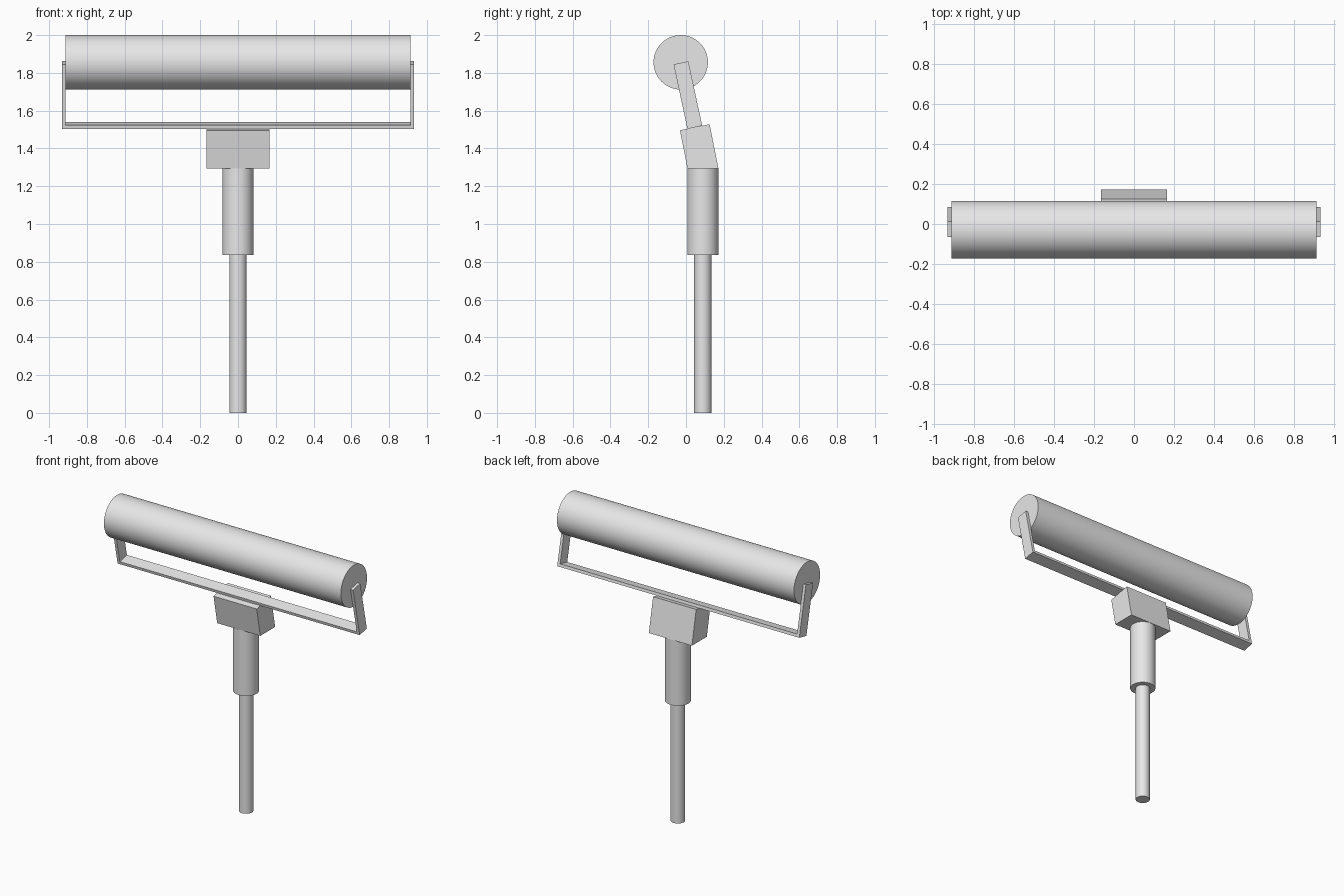
import bpy, bmesh, math
from mathutils import Matrix, Vector

cube = bpy.data.objects.get("Cube")
if cube:
    bpy.data.objects.remove(cube, do_unlink=True)

TILT = math.radians(12.1)
ROLLER_HALF = 0.913
FRAME_THICK = 0.02

grey = bpy.data.materials.new("plain_grey")
grey.use_nodes = True
grey.diffuse_color = (0.8, 0.8, 0.8, 1)
grey.node_tree.nodes["Principled BSDF"].inputs["Base Color"].default_value = (0.8, 0.8, 0.8, 1)


def cylinder(name, radius, length, location, rotation=(0, 0, 0)):
    bpy.ops.mesh.primitive_cylinder_add(vertices=64, radius=radius, depth=length,
                                        location=location, rotation=rotation)
    obj = bpy.context.object
    obj.name = name
    obj.data.materials.append(grey)
    bpy.ops.object.shade_smooth_by_angle(angle=math.radians(30))
    return obj


def prism(name, points, extrusion, matrix=Matrix()):
    """Extrude a flat outline along a vector."""
    bm = bmesh.new()
    face = bm.faces.new([bm.verts.new(p) for p in points])
    new = bmesh.ops.extrude_face_region(bm, geom=[face])["geom"]
    bmesh.ops.translate(bm, vec=Vector(extrusion),
                        verts=[g for g in new if isinstance(g, bmesh.types.BMVert)])
    bmesh.ops.recalc_face_normals(bm, faces=bm.faces)
    mesh = bpy.data.meshes.new(name)
    bm.to_mesh(mesh)
    bm.free()
    mesh.materials.append(grey)
    obj = bpy.data.objects.new(name, mesh)
    obj.matrix_world = matrix
    bpy.context.collection.objects.link(obj)
    return obj


# Pole and grip
cylinder("pole", 0.046, 0.837, (0, 0.089, 0.4185))
cylinder("grip", 0.082, 0.456, (0, 0.089, 1.065))

# Leaning head block with a level base
block = [(0.008, 1.293), (0.172, 1.293), (0.125, 1.528), (-0.032, 1.496)]
prism("head_block", [(-0.166, y, z) for y, z in block], (0.332, 0, 0))

# U-shaped frame, mirrored outline, tilted forward
inner, outer, height = ROLLER_HALF, ROLLER_HALF + FRAME_THICK, 0.349
half = [(outer, 0), (outer, height), (inner, height), (inner, FRAME_THICK)]
outline = half + [(-x, z) for x, z in reversed(half)]
placement = Matrix.Translation((0, 0.0465, 1.512)) @ Matrix.Rotation(TILT, 4, "X")
prism("roller_frame", [(x, -0.04, z) for x, z in outline], (0, 0.08, 0), placement)

# Roller held between the frame arms
cylinder("roller", 0.144, ROLLER_HALF * 2, (0, -0.028, 1.856), (0, math.pi / 2, 0))
